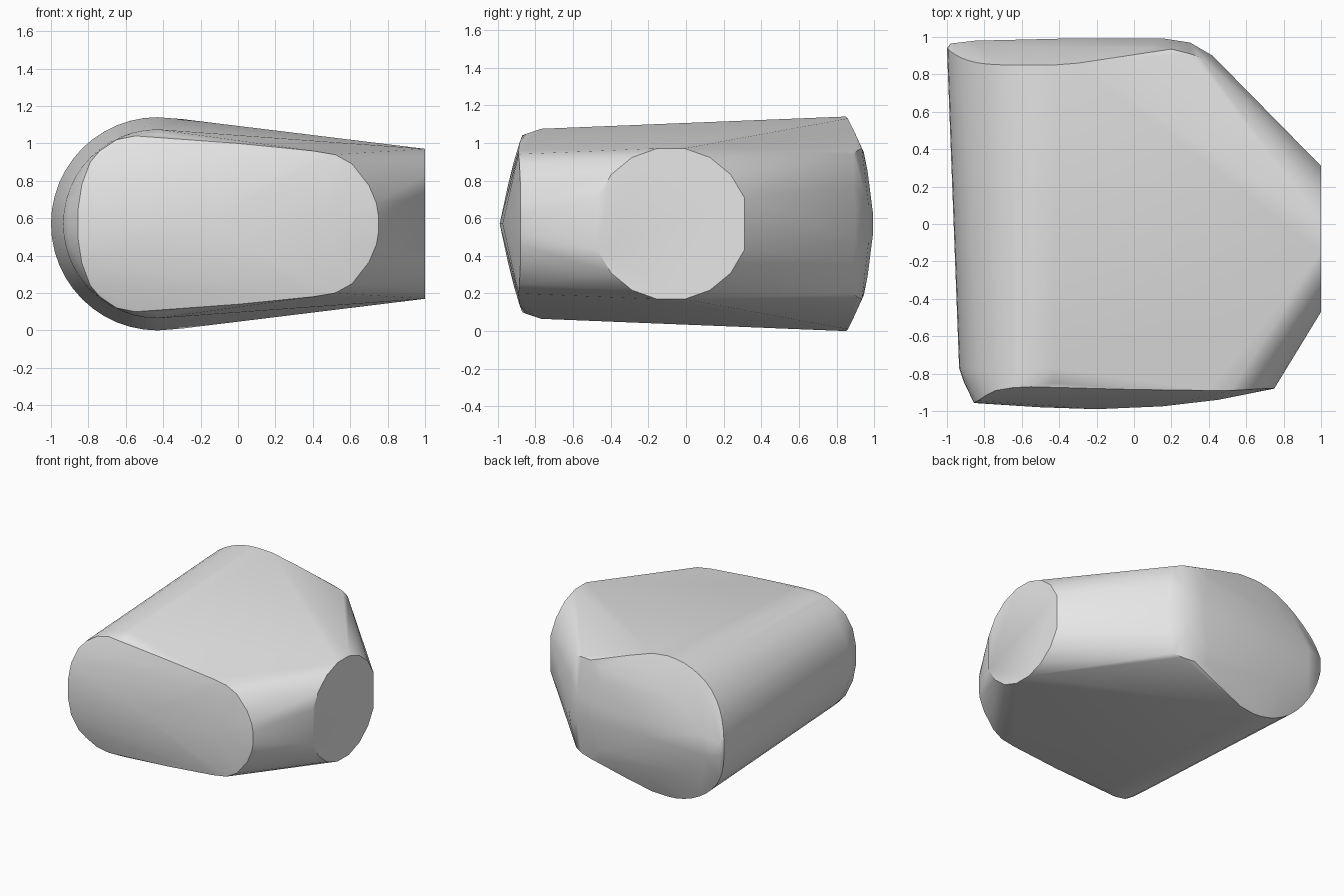
import bpy, bmesh
from math import cos, sin, radians, pi

cube = bpy.data.objects.get("Cube")
if cube:
    bpy.data.objects.remove(cube)

MID = 0.57      # height of the horizontal symmetry plane
AXIS = -0.43    # x of the long rounded left side
pts = []


def add(x, y, h):
    """Add a point and its mirror above and below the middle plane."""
    for s in ((1, -1) if h > 0.001 else (1,)):
        pts.append((x, y, MID + s * h))


def arc(radius, y_at):
    """Quarter circle from the left side to the top, mirrored below."""
    for i in range(13):
        a = pi / 2 * i / 12
        add(AXIS - radius * cos(a), y_at(cos(a)), radius * sin(a))


# Long rounded left side: large at the back, smaller at the front
arc(0.57, lambda c: 0.85 + 0.09 * c ** 6)
arc(0.505, lambda c: -0.77)
arc(0.478, lambda c: -0.85)

# Flat round end on the left (+x) side
for k in (1, 2, 3, 4, 5, 6, 7, 8):
    a = radians(20 * k)
    add(1.0, -0.08 + 0.415 * cos(a), 0.407 * sin(a))

# Front rim
for p in ((-0.855, -0.955, 0.08), (-0.835, -0.945, 0.21), (-0.79, -0.915, 0.33),
          (-0.74, -0.89, 0.39), (-0.65, -0.875, 0.45), (-0.55, -0.87, 0.47),
          (0.0, -0.885, 0.43), (0.4, -0.89, 0.39), (0.52, -0.89, 0.37),
          (0.61, -0.885, 0.32), (0.7, -0.88, 0.205), (0.74, -0.88, 0.11),
          (0.75, -0.88, 0.05)):
    add(*p)

# Shallow front ridge
for x, y in ((-0.855, -0.957), (-0.5, -0.98), (-0.2, -0.99), (0.15, -0.975), (0.45, -0.94)):
    add(x, y, 0)

# Back rim and back bulge
for p in ((-0.3, 0.86, 0.56), (-0.1, 0.89, 0.5), (0.2, 0.935, 0.4),
          (0.3, 0.91, 0.39), (0.36, 0.89, 0.37), (0.41, 0.89, 0.2),
          (-0.4, 0.925, 0.4), (0.1, 0.945, 0.38), (-0.6, 0.95, 0.28),
          (0.1, 0.965, 0.28), (-0.98, 0.965, 0.05), (-0.85, 0.98, 0.08),
          (-0.3, 0.993, 0.06), (0.15, 0.993, 0.06), (0.3, 0.97, 0.1),
          (0.42, 0.9, 0.08)):
    add(*p)

# Wrap all of the sections in one convex skin
bm = bmesh.new()
for p in pts:
    bm.verts.new(p)
res = bmesh.ops.convex_hull(bm, input=bm.verts[:])
loose = [v for v in bm.verts if not v.link_faces]
bmesh.ops.delete(bm, geom=loose, context='VERTS')
bmesh.ops.dissolve_limit(bm, angle_limit=radians(0.5), verts=bm.verts[:], edges=bm.edges[:])
bmesh.ops.recalc_face_normals(bm, faces=bm.faces[:])
mesh = bpy.data.meshes.new("rounded_block")
bm.to_mesh(mesh)
bm.free()

block = bpy.data.objects.new("rounded_block", mesh)
bpy.context.scene.collection.objects.link(block)

# Plain grey material
grey = bpy.data.materials.new("light_grey")
grey.use_nodes = True
colour = (0.8, 0.8, 0.8, 1.0)
grey.diffuse_color = colour
for node in grey.node_tree.nodes:
    if node.type == 'BSDF_PRINCIPLED':
        node.inputs["Base Color"].default_value = colour
mesh.materials.append(grey)

# Smooth shading with crisp rims
bpy.ops.object.select_all(action='DESELECT')
block.select_set(True)
bpy.context.view_layer.objects.active = block
bpy.ops.object.shade_smooth_by_angle(angle=radians(32))
